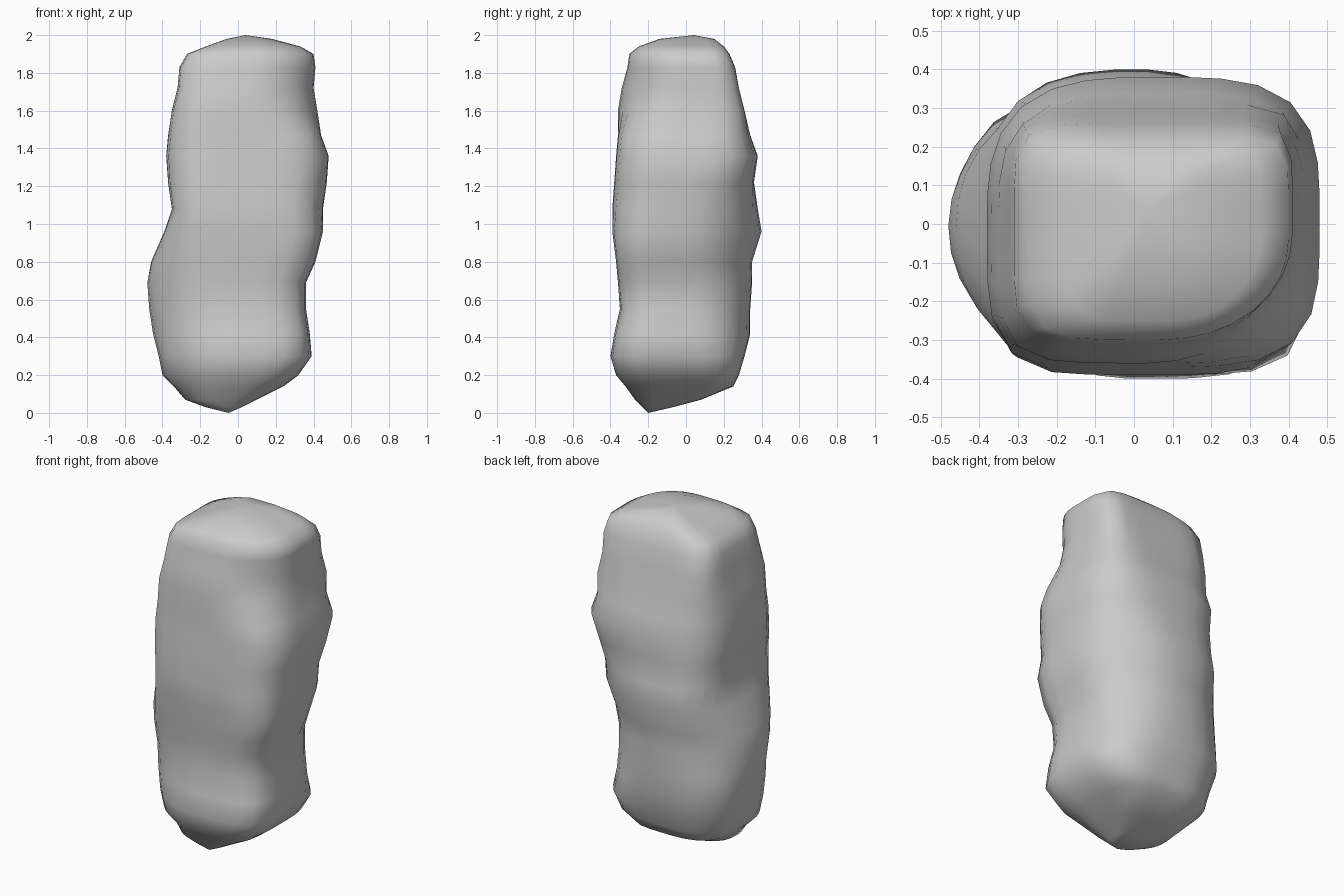
import bpy
import bmesh
from math import cos, sin, pi

SEGMENTS = 32

# Outline of the boulder in hundredths: height, left/right limits, front/back limits
LEVELS = [
    (3, -17, 2, -23, -7), (7, -28, 10, -27, 8), (14, -34, 24, -32, 25),
    (20, -40, 32, -37, 28), (30, -42, 39, -40, 31), (42, -45, 38, -38, 34),
    (55, -47, 36, -35, 34), (69, -48, 36, -36, 35), (80, -46, 41, -37, 35),
    (96, -39, 45, -39, 40), (108, -35, 45, -39, 38), (122, -37, 47, -38, 36),
    (136, -38, 48, -37, 38), (147, -37, 44, -36, 34), (160, -35, 42, -36, 31),
    (172, -32, 40, -34, 28), (183, -31, 41, -31, 26), (190, -27, 40, -30, 23),
    (194, -17, 33, -25, 20), (198, -6, 18, -14, 15),
]

# Corner squareness (2 is round, more is boxier) from foot to crown
CORNER_HEIGHTS = (0.2, 0.4, 0.65, 0.88, 1.08, 1.27, 1.45, 1.6, 1.75, 1.87)
BACK_LEFT = (4, 2.3, 2.4, 1.75, 2.1, 3.2, 4, 8, 9, 7)
BACK_RIGHT = (2.9, 3, 1.9, 2.4, 3.7, 3.2, 2.8, 4, 6.5, 6)
FRONT_RIGHT = (1.9, 1.9, 1.95, 2.6, 5.5, 5, 4.5, 5, 5.5, 5.5)
FRONT_LEFT = (4, 5, 5.5, 6, 3.8, 3.6, 4, 2, 1.9, 2.1)
CORNERS = {
    (True, True): BACK_LEFT,
    (False, True): BACK_RIGHT,
    (False, False): FRONT_RIGHT,
    (True, False): FRONT_LEFT,
}


def interpolate(height, keys, values):
    """Piecewise linear lookup, held constant beyond the ends."""
    if height <= keys[0]:
        return values[0]
    for i in range(len(keys) - 1):
        if height <= keys[i + 1]:
            t = (height - keys[i]) / (keys[i + 1] - keys[i])
            return values[i] + t * (values[i + 1] - values[i])
    return values[-1]


def make_ring(bm, level):
    """One rounded-box cross-section with a separate shape for each corner."""
    z, left, right, front, back = (v / 100 for v in level)
    centre_x, half_x = (left + right) / 2, (right - left) / 2
    centre_y, half_y = (front + back) / 2, (back - front) / 2
    ring = []
    for i in range(SEGMENTS):
        angle = 2 * pi * i / SEGMENTS
        c, s = cos(angle), sin(angle)
        power = interpolate(z, CORNER_HEIGHTS, CORNERS[(c >= 0, s >= 0)])
        radius = (abs(c) ** power + abs(s) ** power) ** (-1 / power)
        ring.append(bm.verts.new((centre_x + half_x * radius * c,
                                  centre_y + half_y * radius * s, z)))
    return ring


def make_tip(bm, ring, location):
    """Close an end ring with a fan of triangles."""
    tip = bm.verts.new(location)
    for i in range(SEGMENTS):
        bm.faces.new((ring[i], ring[(i + 1) % SEGMENTS], tip))


def make_stone_material():
    colour = (0.6, 0.6, 0.6, 1.0)
    material = bpy.data.materials.new("grey_stone")
    material.use_nodes = True
    material.diffuse_color = colour
    shader = material.node_tree.nodes["Principled BSDF"]
    shader.inputs["Base Color"].default_value = colour
    shader.inputs["Roughness"].default_value = 0.9
    return material


# Remove the default object
default_cube = bpy.data.objects.get("Cube")
if default_cube:
    bpy.data.objects.remove(default_cube, do_unlink=True)

# Loft the boulder body through its cross-sections
bm = bmesh.new()
rings = [make_ring(bm, level) for level in LEVELS]
for lower, upper in zip(rings, rings[1:]):
    for i in range(SEGMENTS):
        j = (i + 1) % SEGMENTS
        bm.faces.new((lower[i], lower[j], upper[j], upper[i]))

# Pointed foot and gently domed crown
make_tip(bm, rings[0], (-0.05, -0.2, 0))
make_tip(bm, rings[-1], (0.04, 0.04, 2))
bmesh.ops.recalc_face_normals(bm, faces=bm.faces)
for face in bm.faces:
    face.smooth = True

# Finished object
mesh = bpy.data.meshes.new("boulder")
bm.to_mesh(mesh)
bm.free()
mesh.materials.append(make_stone_material())
boulder = bpy.data.objects.new("boulder", mesh)
bpy.context.collection.objects.link(boulder)
